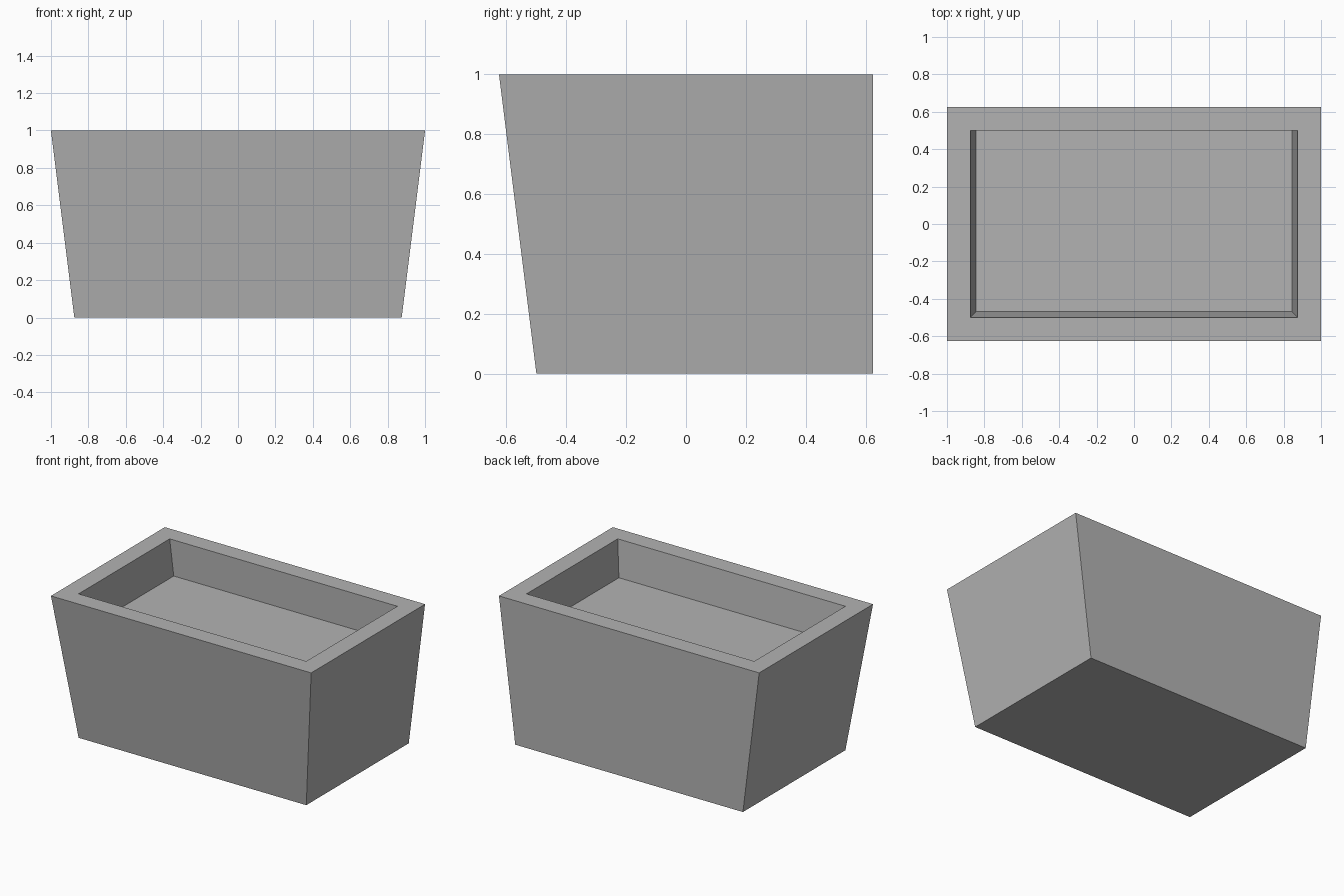
import bpy
import bmesh

if "Cube" in bpy.data.objects:
    bpy.data.objects.remove(bpy.data.objects["Cube"])

# Plain grey material
grey = bpy.data.materials.new("planter_grey")
grey.diffuse_color = (0.45, 0.45, 0.45, 1)
grey.use_nodes = True
grey.node_tree.nodes["Principled BSDF"].inputs["Base Color"].default_value = grey.diffuse_color

bm = bmesh.new()


def ring(half_x, front, back, z):
    """Rectangular loop of four corners, counter-clockwise from above."""
    return [bm.verts.new(p) for p in ((-half_x, front, z), (half_x, front, z),
                                      (half_x, back, z), (-half_x, back, z))]


# Tapered shell: the back wall is upright, the other three lean outwards
base = ring(0.875, -0.5, 0.625, 0)
rim_outer = ring(1, -0.625, 0.625, 1)
rim_inner = ring(0.875, -0.5, 0.5, 1)
recess_floor = ring(0.844, -0.469, 0.5, 0.75)

# Outer walls, rim and recess walls
loops = (base, rim_outer, rim_inner, recess_floor)
for low, high in zip(loops, loops[1:]):
    for i in range(4):
        j = (i + 1) % 4
        bm.faces.new((low[i], low[j], high[j], high[i]))

# Underside and recess floor
bm.faces.new(base[::-1])
bm.faces.new(recess_floor)

mesh = bpy.data.meshes.new("planter_box")
bm.to_mesh(mesh)
bm.free()
mesh.materials.append(grey)
bpy.context.collection.objects.link(bpy.data.objects.new("planter_box", mesh))
